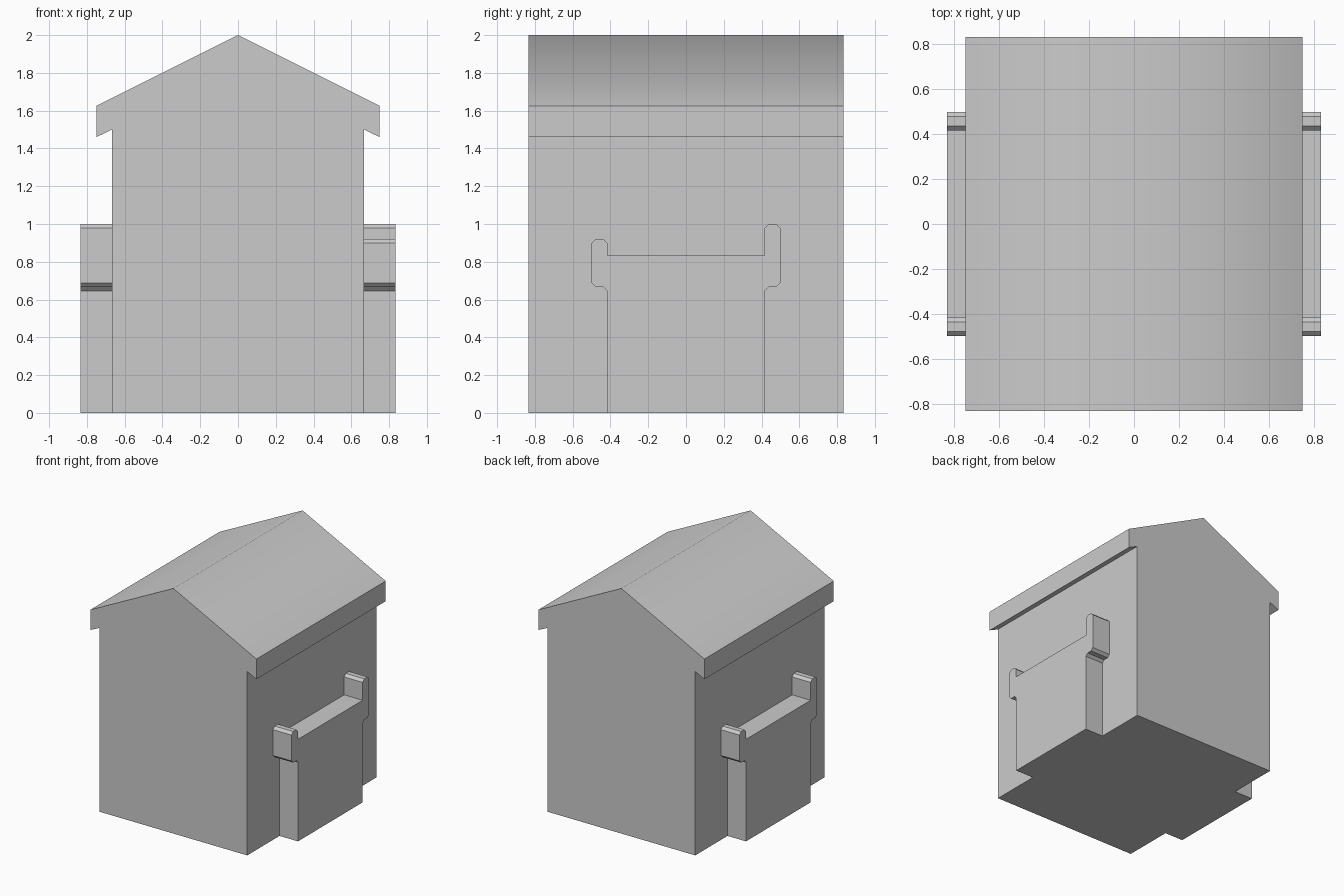
import bpy, bmesh, math
from mathutils import Matrix

if "Cube" in bpy.data.objects:
    bpy.data.objects.remove(bpy.data.objects["Cube"])


def prism(name, ring, offset):
    """Extrude a closed ring of 3D points along an offset vector."""
    bm = bmesh.new()
    face = bm.faces.new([bm.verts.new(p) for p in ring])
    ext = bmesh.ops.extrude_face_region(bm, geom=[face], use_keep_orig=True)
    moved = [g for g in ext["geom"] if isinstance(g, bmesh.types.BMVert)]
    bmesh.ops.translate(bm, verts=moved, vec=offset)
    bmesh.ops.recalc_face_normals(bm, faces=bm.faces)
    mesh = bpy.data.meshes.new(name)
    bm.to_mesh(mesh)
    bm.free()
    obj = bpy.data.objects.new(name, mesh)
    bpy.context.collection.objects.link(obj)
    return obj


WALL_X, DEPTH, SIDE_X = 2 / 3, 5 / 6, 5 / 6

# House body and roof share one gable profile (x, z)
half = [(WALL_X, 0), (WALL_X, 1.5), (0.75, 1.46), (0.75, 1.625)]
gable = half + [(0, 2)] + [(-x, z) for x, z in reversed(half)]
house = prism("house_body", [(x, -DEPTH, z) for x, z in gable], (0, 2 * DEPTH, 0))

# Soft ridge, crisp eaves
bpy.context.view_layer.objects.active = house
house.select_set(True)
bpy.ops.object.shade_smooth_by_angle(angle=math.radians(58))


# Chamfered post outline (y, z) on the +y side, bottom to top
def post(top):
    c, inner, outer, base = 0.021, 0.4167, 0.5, 0.667
    return [(inner, 0), (inner, base - c), (inner + c, base), (outer - c, base),
            (outer, base + c), (outer, top - c), (outer - c, top),
            (inner + c, top), (inner, top - c), (inner, 0.833)]


# Side panel with a tall post and a short post
panel = post(1.0) + [(-y, z) for y, z in reversed(post(0.92))]
right = prism("side_panel_right", [(WALL_X, y, z) for y, z in panel],
              (SIDE_X - WALL_X, 0, 0))

# Opposite panel is the same piece turned half way round
left = right.copy()
left.data = right.data.copy()
left.name = "side_panel_left"
left.data.transform(Matrix.Rotation(math.pi, 4, 'Z'))
bpy.context.collection.objects.link(left)
